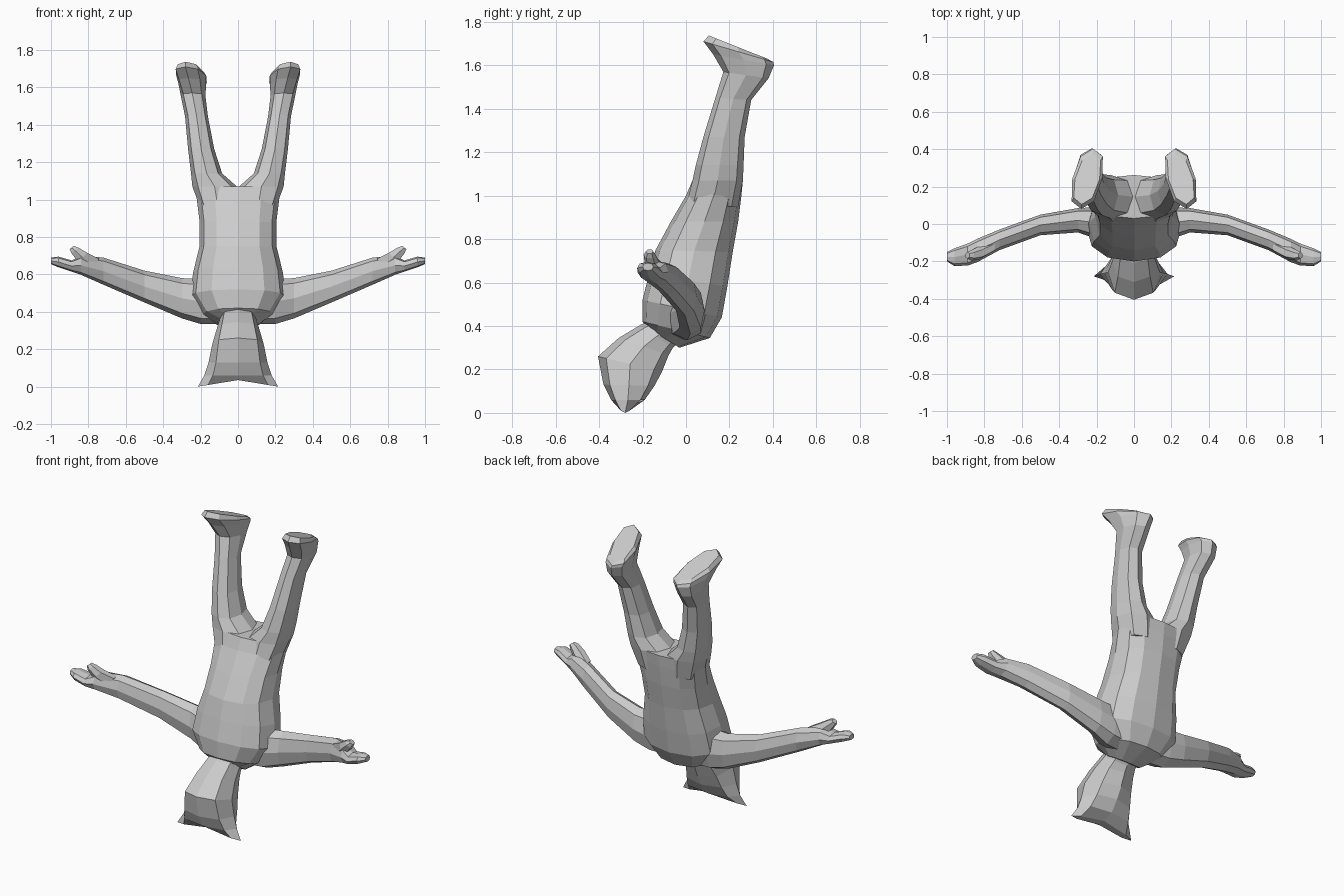
import bpy, bmesh
from math import sin, cos, pi, copysign
from mathutils import Vector

if "Cube" in bpy.data.objects:
    bpy.data.objects.remove(bpy.data.objects["Cube"])


def loft(name, rings, sides=8, mirror=False, edit=None):
    """Skin a closed tube over rings given as (front point, back point, half-width vector)."""
    bm = bmesh.new()
    loops = []
    for f, b, half in rings:
        f, b, half = Vector(f), Vector(b), Vector(half)
        mid, u = (f + b) / 2, (f - b) / 2
        loop = []
        for i in range(sides):
            c, s = cos(2 * pi * i / sides), sin(2 * pi * i / sides)
            c, s = [copysign(abs(k) ** 0.85, k) if abs(k) > 1e-6 else 0 for k in (c, s)]
            loop.append(bm.verts.new(mid + u * c + half * s))
        loops.append(loop)
    for a, b in zip(loops, loops[1:]):
        for i in range(sides):
            j = (i + 1) % sides
            bm.faces.new((a[i], a[j], b[j], b[i]))
    for loop in (loops[0], loops[-1]):
        mid = bm.verts.new(sum((v.co for v in loop), Vector()) / sides)
        for i in range(sides):
            bm.faces.new((loop[i], loop[(i + 1) % sides], mid))
    if edit:
        edit(loops)
    bmesh.ops.recalc_face_normals(bm, faces=bm.faces)
    mesh = bpy.data.meshes.new(name)
    bm.to_mesh(mesh)
    bm.free()
    ob = bpy.data.objects.new(name, mesh)
    bpy.context.collection.objects.link(ob)
    if mirror:
        m = ob.modifiers.new("mirror", 'MIRROR')
        m.use_mirror_merge = False
    return ob


def trunk_ring(fy, fz, by, bz, w, fx=0, bx=None):
    return (fx, fy, fz), (fx if bx is None else bx, by, bz), (w, 0, 0)


def arm_ring(x, z0, z1, y0, y1):
    z = (z0 + z1) / 2
    return (x, y0, z), (x, y1, z), (0, 0, (z1 - z0) / 2)


# Torso, from the neck (low) to the hips (high)
torso = loft("figure_body", [trunk_ring(*r) for r in (
    (-.16, .38, -.03, .30, .10),
    (-.20, .42, .11, .345, .19),
    (-.20, .52, .165, .44, .255),
    (-.17, .64, .19, .58, .24),
    (-.14, .75, .215, .74, .207),
    (-.07, .88, .24, .88, .205),
    (.00, 1.0, .255, 1.0, .22),
    (.03, 1.07, .262, 1.07, .235))], sides=12)


# Head with a pointed muzzle; the last ring flares into two pointed ears
def ear_tips(loops):
    for v in loops[-1]:
        v.co.z -= .035 * abs(v.co.x) / .215


head = loft("head", [trunk_ring(*r) for r in (
    (-.13, .44, .00, .36, .09),
    (-.21, .405, -.06, .30, .10),
    (-.31, .345, -.08, .265, .115),
    (-.405, .26, -.11, .19, .138),
    (-.38, .13, -.145, .125, .158),
    (-.345, .06, -.19, .06, .18),
    (-.305, .035, -.255, .035, .215))], edit=ear_tips)

# Leg and foot, sole facing up, toes turned outward
leg = loft("leg", [trunk_ring(*r) for r in (
    (.00, .95, .24, .95, .095, .105),
    (.03, 1.07, .262, 1.07, .119, .125),
    (.045, 1.14, .265, 1.14, .083, .168),
    (.08, 1.27, .27, 1.27, .070, .197),
    (.135, 1.45, .30, 1.44, .061, .222),
    (.172, 1.57, .38, 1.54, .066, .245, .235),
    (.125, 1.65, .405, 1.60, .075, .265, .225),
    (.08, 1.71, .402, 1.615, .08, .282, .218),
    (.105, 1.737, .375, 1.63, .066, .28, .22))], mirror=True)

# Arm and mitten hand
arm = loft("arm", [arm_ring(*r) for r in (
    (.07, .335, .55, -.10, .085),
    (.20, .335, .575, -.08, .09),
    (.30, .365, .58, -.045, .085),
    (.50, .45, .62, -.06, .05),
    (.72, .545, .69, -.14, -.03),
    (.84, .598, .70, -.205, -.08),
    (.89, .615, .675, -.222, -.105),
    (.96, .638, .695, -.225, -.13),
    (1.0, .655, .69, -.20, -.15))], mirror=True)

# Thumb
thumb = loft("thumb", [
    ((.77, -.155, .64), (.77, -.09, .64), (-.03, 0, .05)),
    ((.83, -.19, .69), (.83, -.12, .69), (-.025, 0, .03)),
    ((.872, -.195, .728), (.872, -.14, .728), (-.02, 0, .018)),
    ((.89, -.185, .743), (.89, -.15, .743), (-.012, 0, .01))],
    sides=6, mirror=True)

# Fuse everything into one skin
bpy.context.view_layer.objects.active = torso
parts = (head, leg, arm, thumb)
for part in parts:
    m = torso.modifiers.new("union", 'BOOLEAN')
    m.operation, m.solver, m.object = 'UNION', 'EXACT', part
    bpy.ops.object.modifier_apply(modifier=m.name)
for part in parts:
    bpy.data.objects.remove(part)
